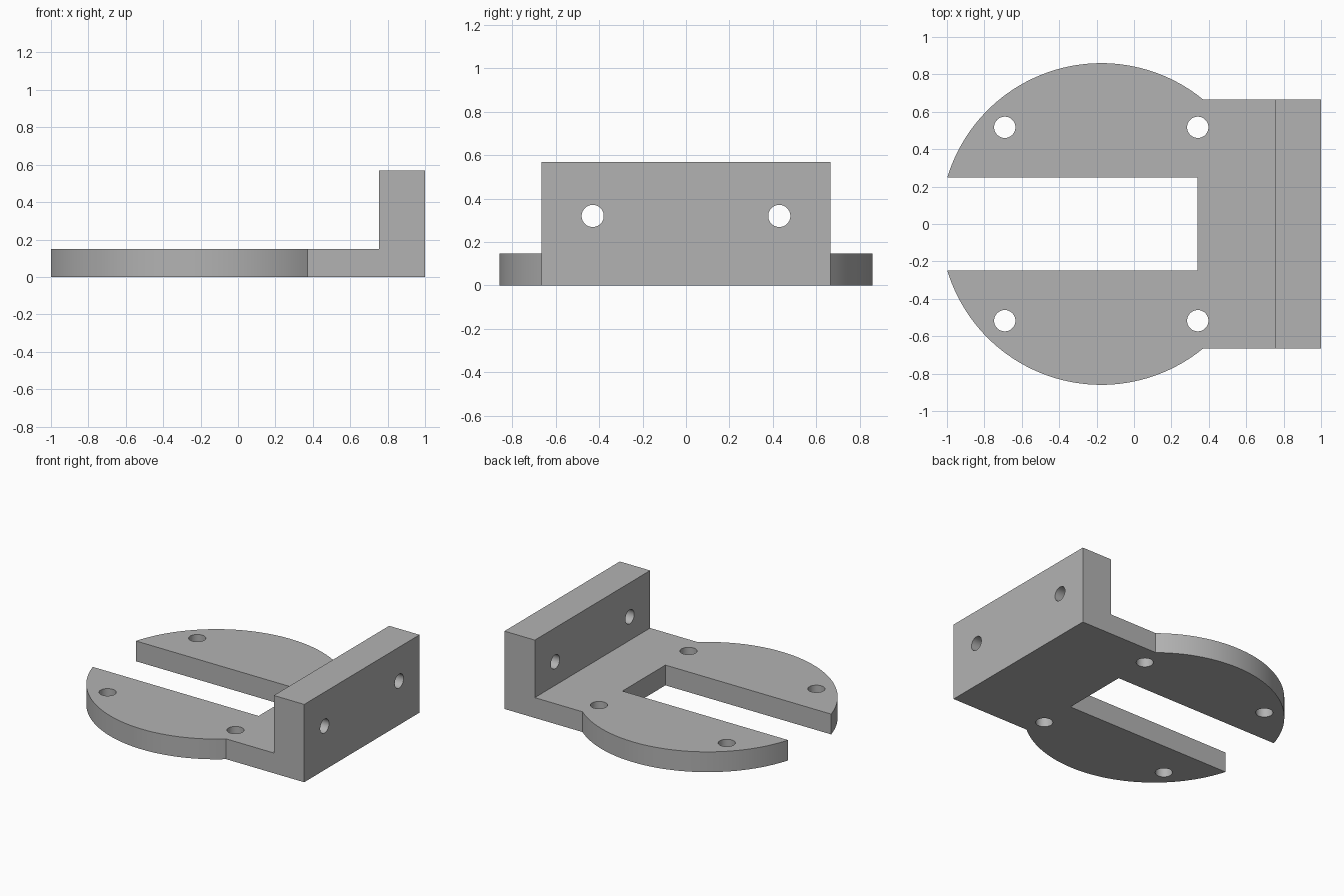
import bpy, bmesh, math
from mathutils import Matrix

if "Cube" in bpy.data.objects:
    bpy.data.objects.remove(bpy.data.objects["Cube"])

R, CX = 0.86, -0.175          # round flange radius and centre
HALF_W, SLOT_W, SLOT_X = 0.665, 0.248, 0.34
PLATE_T, WALL_H, WALL_X = 0.148, 0.568, 0.755

grey = bpy.data.materials.new("grey")
grey.diffuse_color = (0.45, 0.45, 0.45, 1)
grey.use_nodes = True
grey.node_tree.nodes["Principled BSDF"].inputs["Base Color"].default_value = grey.diffuse_color


def make_object(name, bm):
    bmesh.ops.recalc_face_normals(bm, faces=bm.faces[:])
    mesh = bpy.data.meshes.new(name)
    bm.to_mesh(mesh)
    bm.free()
    mesh.materials.append(grey)
    obj = bpy.data.objects.new(name, mesh)
    bpy.context.collection.objects.link(obj)
    return obj


def extrude(name, points, direction):
    bm = bmesh.new()
    face = bm.faces.new([bm.verts.new(p) for p in points])
    top = bmesh.ops.extrude_face_region(bm, geom=[face])["geom"]
    bmesh.ops.translate(bm, vec=direction,
                        verts=[v for v in top if isinstance(v, bmesh.types.BMVert)])
    return make_object(name, bm)


def boolean(obj, other, operation):
    mod = obj.modifiers.new(operation.lower(), 'BOOLEAN')
    mod.object, mod.operation, mod.solver = other, operation, 'EXACT'
    bpy.context.view_layer.objects.active = obj
    bpy.ops.object.modifier_apply(modifier=mod.name)
    bpy.data.objects.remove(other)


# Slotted plate: half outline from slot corner round the arc to the straight side
a0 = math.asin(HALF_W / R)
a1 = math.pi - math.asin(SLOT_W / R)
half = [(1, HALF_W)]
half += [(CX + R * math.cos(a), R * math.sin(a))
         for a in (a0 + (a1 - a0) * i / 48 for i in range(49))]
half.append((SLOT_X, SLOT_W))
outline = half + [(x, -y) for x, y in reversed(half)]
bracket = extrude("bracket", [(x, y, 0) for x, y in outline], (0, 0, PLATE_T))

# Upright wall
wall = extrude("wall", [(WALL_X, -HALF_W, 0), (1, -HALF_W, 0),
                        (1, -HALF_W, WALL_H), (WALL_X, -HALF_W, WALL_H)],
               (0, 2 * HALF_W, 0))
boolean(bracket, wall, 'UNION')

# Screw holes through the plate and the wall
bm = bmesh.new()
for side in (-1, 1):
    spots = [(Matrix.Translation((CX + dx, side * 0.517, 0.07)), 0.057)
             for dx in (-0.516, 0.516)]
    spots.append((Matrix.Translation((0.88, side * 0.43, 0.32))
                  @ Matrix.Rotation(math.pi / 2, 4, 'Y'), 0.051))
    for matrix, radius in spots:
        bmesh.ops.create_cone(bm, cap_ends=True, segments=40, radius1=radius,
                              radius2=radius, depth=0.4, matrix=matrix)
boolean(bracket, make_object("hole_cutters", bm), 'DIFFERENCE')

bpy.ops.object.select_all(action='DESELECT')
bracket.select_set(True)
bpy.context.view_layer.objects.active = bracket
bpy.ops.object.shade_smooth_by_angle(angle=math.radians(30))
